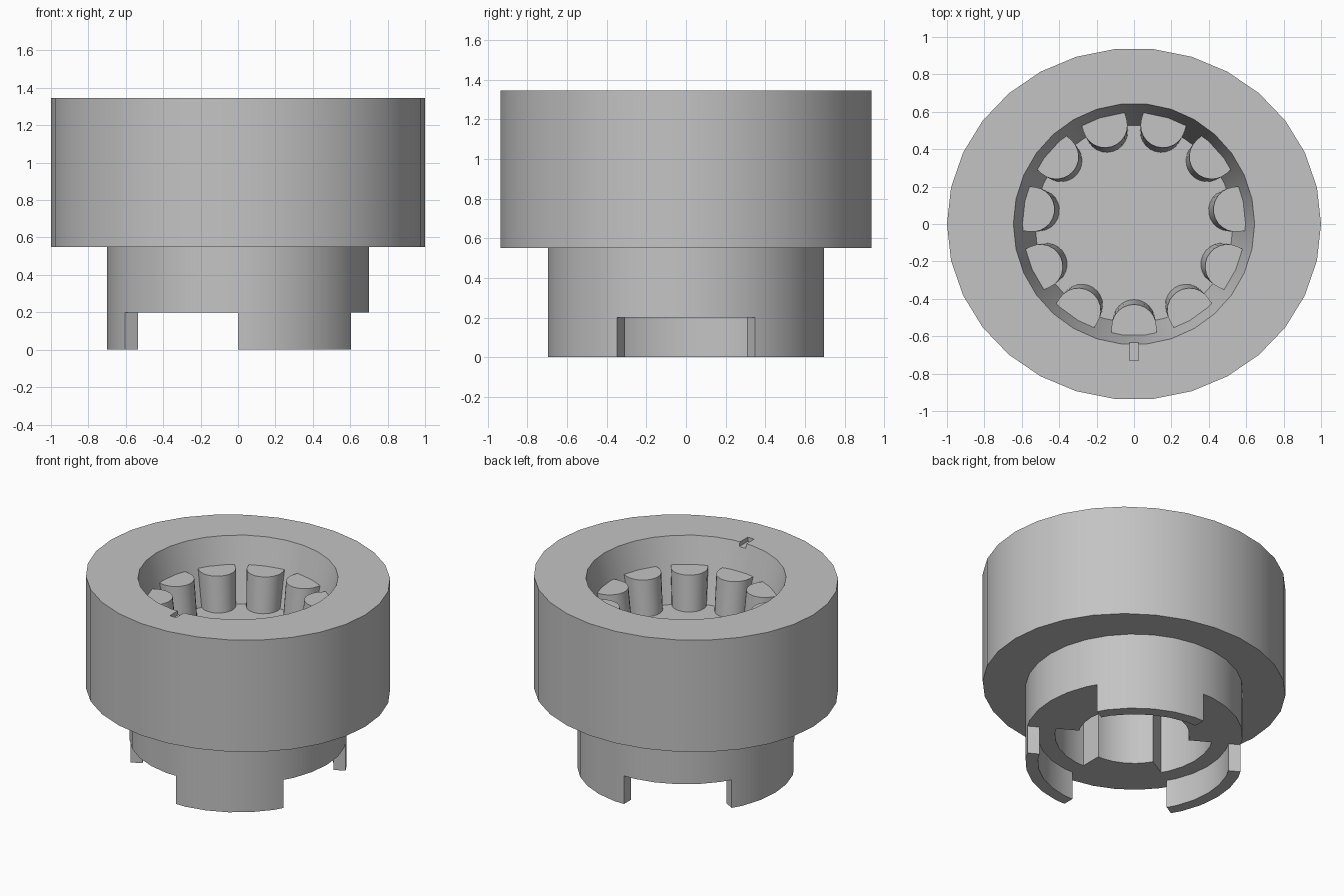
import bpy
import bmesh
from math import sin, cos, pi, radians
from mathutils import Matrix

SIDES = 30
STEP = 360 / SIDES

cube = bpy.data.objects.get("Cube")
if cube:
    bpy.data.objects.remove(cube, do_unlink=True)

grey = bpy.data.materials.new("grey")
grey.use_nodes = True
grey.diffuse_color = (0.55, 0.55, 0.55, 1)
grey.node_tree.nodes["Principled BSDF"].inputs["Base Color"].default_value = (0.55, 0.55, 0.55, 1)


def polar(r, degrees, ry=None):
    a = radians(degrees)
    return (r * cos(a), (ry or r) * sin(a))


def loft(name, rings):
    """Skin a list of (outline, z) rings and cap both ends."""
    bm = bmesh.new()
    loops = [[bm.verts.new((x, y, z)) for x, y in outline] for outline, z in rings]
    n = len(loops[0])
    for low, high in zip(loops, loops[1:]):
        for i in range(n):
            j = (i + 1) % n
            bm.faces.new((low[i], low[j], high[j], high[i]))
    bm.faces.new(loops[0][::-1])
    bm.faces.new(loops[-1])
    bmesh.ops.recalc_face_normals(bm, faces=bm.faces)
    mesh = bpy.data.meshes.new(name)
    bm.to_mesh(mesh)
    bm.free()
    mesh.materials.append(grey)
    obj = bpy.data.objects.new(name, mesh)
    bpy.context.collection.objects.link(obj)
    return obj


def activate(obj):
    bpy.ops.object.select_all(action="DESELECT")
    obj.select_set(True)
    bpy.context.view_layer.objects.active = obj


def cut(obj, cutter):
    activate(obj)
    mod = obj.modifiers.new("cut", "BOOLEAN")
    mod.operation = "DIFFERENCE"
    mod.solver = "EXACT"
    mod.object = cutter
    bpy.ops.object.modifier_apply(modifier=mod.name)
    bpy.data.objects.remove(cutter, do_unlink=True)


def circle(r, ry=None):
    return [polar(r, k * STEP, ry) for k in range(SIDES)]


def sector(r, start):
    """Sixty-degree arc whose ends sit on the flats of the full polygon."""
    end_r = r * cos(radians(STEP / 2))
    inner = [polar(r, start + STEP * (k + 0.5)) for k in range(5)]
    return [polar(end_r, start)] + inner + [polar(end_r, start + 60)]


# Body: narrow neck, wide oval drum and tapered bowl in the top
body = loft("body", [
    (circle(0.70), 0.20), (circle(0.70), 0.55),
    (circle(1.0, 0.94), 0.55), (circle(1.0, 0.94), 1.345),
    (circle(0.645), 1.345), (circle(0.53), 0.91),
])

# Three-lobed socket in the underside
outline = []
for k in range(3):
    outline += sector(0.51, 30 + 120 * k) + sector(0.36, 90 + 120 * k)
cut(body, loft("socket_cutter", [(outline, 0.1), (outline, 0.80)]))

# Small index slot in the rim
slot = [(-0.025, -0.73), (0.025, -0.73), (0.025, -0.6), (-0.025, -0.6)]
cut(body, loft("slot_cutter", [(slot, 1.315), (slot, 1.4)]))

parts = [body]

# Three curved legs below the neck
for k in range(3):
    start = 30 + 120 * k
    outline = sector(0.70, start) + sector(0.62, start)[::-1]
    parts.append(loft(f"leg_{k + 1}", [(outline, 0), (outline, 0.20)]))


# Eleven rounded pegs leaning along the bowl wall
def peg_outline(centre, width, back):
    nose = [(width * cos(pi * k / 12), -centre + width * sin(pi * k / 12)) for k in range(13)]
    return nose + [(-width, -back), (width, -back)]


for k in range(11):
    peg = loft(f"peg_{k + 1}", [
        (peg_outline(0.515, 0.112, 0.56), 0.90),
        (peg_outline(0.55, 0.12, 0.62), 1.16),
    ])
    peg.data.transform(Matrix.Rotation(2 * pi * k / 11, 4, "Z"))
    parts.append(peg)

for part in parts:
    activate(part)
    bpy.ops.object.shade_smooth_by_angle(angle=radians(30))
